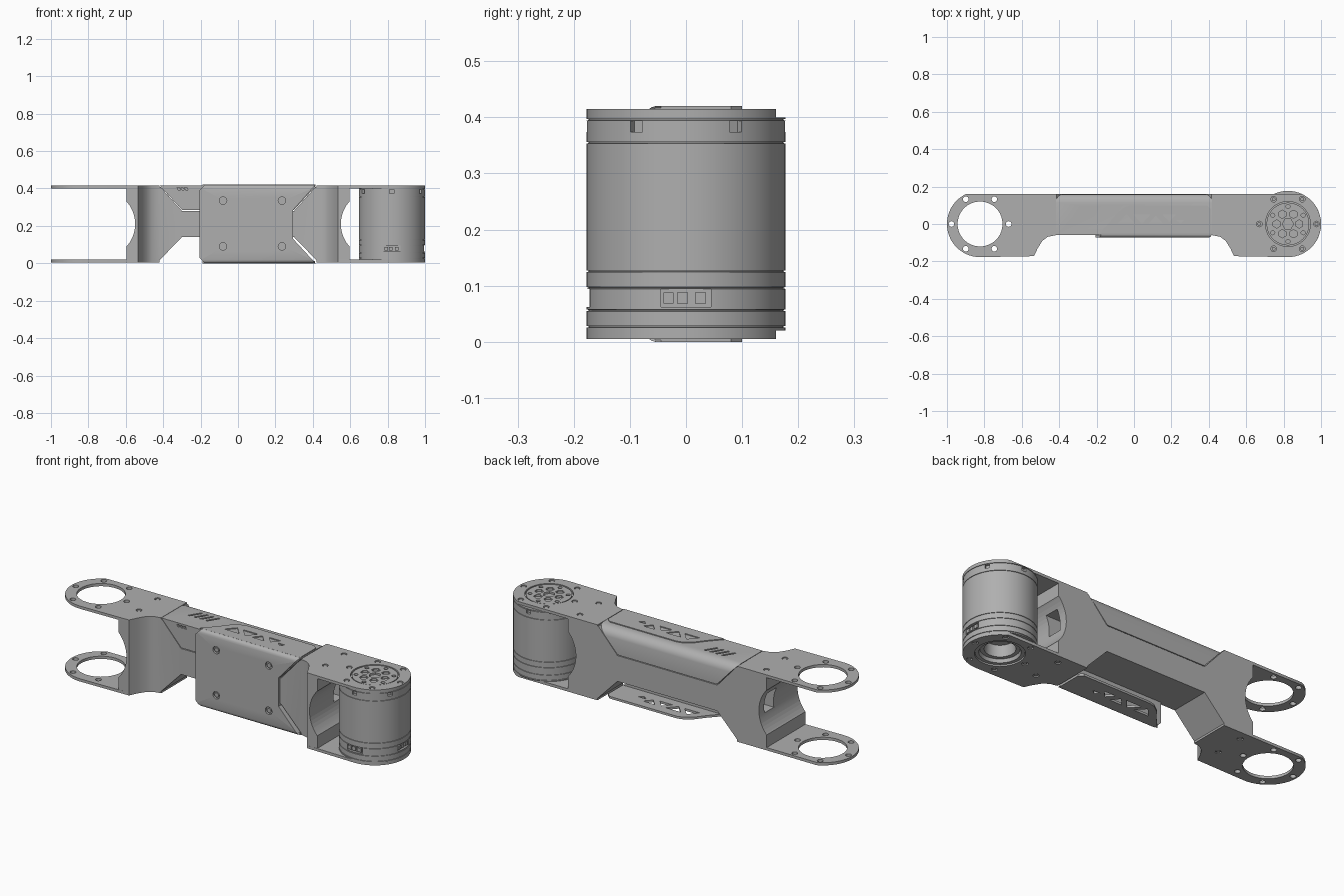
import bpy, bmesh
from math import sin, cos, pi, radians
from mathutils import Matrix, Vector

cube = bpy.data.objects.get("Cube")
if cube:
    bpy.data.objects.remove(cube, do_unlink=True)

grey = bpy.data.materials.new("satin grey")
grey.use_nodes = True
grey.diffuse_color = (0.43, 0.43, 0.43, 1)
grey.node_tree.nodes["Principled BSDF"].inputs["Base Color"].default_value = grey.diffuse_color

END = 0.823      # joint centre distance
RAD = 0.177      # joint outer radius


def finish(name, bm, smooth=True):
    bmesh.ops.recalc_face_normals(bm, faces=bm.faces)
    mesh = bpy.data.meshes.new(name)
    bm.to_mesh(mesh)
    bm.free()
    obj = bpy.data.objects.new(name, mesh)
    bpy.context.collection.objects.link(obj)
    mesh.materials.append(grey)
    if smooth:
        shade(obj)
    return obj


def activate(obj):
    bpy.ops.object.select_all(action='DESELECT')
    obj.select_set(True)
    bpy.context.view_layer.objects.active = obj


def shade(obj):
    activate(obj)
    bpy.ops.object.shade_smooth_by_angle(angle=radians(30))


def add_prism(bm, pts, lo, hi, axis='z'):
    """Extrude a flat outline along z, or an x-z outline along y."""
    place = (lambda a, b, c: (a, b, c)) if axis == 'z' else (lambda a, b, c: (a, c, b))
    low = [bm.verts.new(place(a, b, lo)) for a, b in pts]
    top = [bm.verts.new(place(a, b, hi)) for a, b in pts]
    bm.faces.new(low)
    bm.faces.new(top)
    n = len(pts)
    for i in range(n):
        j = (i + 1) % n
        bm.faces.new((low[i], low[j], top[j], top[i]))


def prism(name, pts, lo, hi, axis='z', bevel=None, width=0.02):
    bm = bmesh.new()
    add_prism(bm, pts, lo, hi, axis)
    bmesh.ops.recalc_face_normals(bm, faces=bm.faces)
    if bevel:
        edges = [e for e in bm.edges if all(bevel(v.co) for v in e.verts)]
        bmesh.ops.bevel(bm, geom=edges, offset=width, segments=4, profile=0.5, affect='EDGES')
    return finish(name, bm)


def circle(cx, cy, r, n=32, start=0.0):
    return [(cx + r * cos(start + 2 * pi * i / n), cy + r * sin(start + 2 * pi * i / n)) for i in range(n)]


def cut(obj, shapes):
    """Subtract prisms given as (outline, low, high, axis)."""
    for_bm = bmesh.new()
    for s in shapes:
        add_prism(for_bm, *s)
    cutter = finish("cutter", for_bm, False)
    mod = obj.modifiers.new("cut", 'BOOLEAN')
    mod.object = cutter
    mod.solver = 'EXACT'
    activate(obj)
    bpy.ops.object.modifier_apply(modifier=mod.name)
    bpy.data.objects.remove(cutter, do_unlink=True)
    shade(obj)


def box(x0, x1, y0, y1):
    return [(x0, y0), (x1, y0), (x1, y1), (x0, y1)]


def ring(cx, r, n=6, off=0.0):
    return [(cx + r * cos(off + 2 * pi * i / n), r * sin(off + 2 * pi * i / n)) for i in range(n)]


# Outline of the flared shoulder on the front edge, listed outward to inward
SHOULDER = [(0.535, -0.172), (0.515, -0.13), (0.49, -0.09), (0.46, -0.068), (0.42, -0.06)]

# End plates: rounded tabs, top and bottom, at both ends
for side, s in (("right", -1), ("left", 1)):
    arc = [(END + RAD * cos(radians(a)), RAD * sin(radians(a))) for a in range(-90, 66, 5)]
    outline = [(s * x, y) for x, y in arc + [(0.73, 0.16), (0.42, 0.16)] + SHOULDER[::-1]]
    holes = ring(s * END, 0.153) + [(s * 0.56, 0.11), (s * 0.56, -0.05)]
    for level, z in (("top", 0.4), ("bottom", 0.005)):
        plate = prism(f"{side}_{level}_plate", outline, z, z + 0.015)
        cuts = [(circle(s * END, 0, 0.12, 64), z - 0.1, z + 0.1)]
        cuts += [(circle(x, y, 0.015, 16), z - 0.1, z + 0.1) for x, y in holes]
        cut(plate, cuts)
        # Screws, recessed in their holes
        for x, y in (holes if s > 0 else holes[6:]):
            prism(f"{side}_{level}_screw", circle(x, y, 0.01, 12), z + 0.002, z + 0.012)

# Arm body: solid link, narrowed in height along the middle
half = [(0.597, 0.16), (0.597, -0.172)] + SHOULDER
body = prism("arm_body", half + [(-x, y) for x, y in half[::-1]], 0.012, 0.408)


def trapezoid(z_out, z_in, out=0.42, inner=0.3):
    return [(-out, z_out), (out, z_out), (inner, z_in), (-inner, z_in)]


cut(body, [(trapezoid(0.0, 0.14, 0.435), -0.3, 0.3, 'y'),
           (trapezoid(0.42, 0.28, 0.425), -0.3, 0.3, 'y')])
cut(body, [(circle(s * 0.731, 0.21, 0.181, 64), -0.3, 0.3, 'y') for s in (-1, 1)])
cut(body, [(box(s * 0.57 - 0.09, s * 0.57 + 0.09, 0.035, 0.115), 0.18, 0.29) for s in (-1, 1)])

# Top cover: fills the upper recess, rounded along the back
top_cover = prism("top_cover", trapezoid(0.415, 0.284, 0.418, 0.298), -0.06, 0.16, 'y',
                  lambda v: v.y > 0.15 and v.z > 0.4, 0.045)
cut(top_cover, [([(x, 0.04), (x + 0.012, 0.04), (x + 0.05, 0.1), (x + 0.038, 0.1)], 0.409, 0.43)
                for x in (-0.33, -0.295, -0.26, -0.225)])
cut(top_cover, [([(x, 0.393), (x + 0.012, 0.393), (x + 0.006, 0.406), (x - 0.006, 0.406)], -0.07, -0.05, 'y')
                for x in (-0.32, -0.3, -0.28)])

# Front guard: notched panel with screws and a flange above and below
panel = [(-0.205, 0.03), (-0.175, 0.0), (0.415, 0.0), (0.295, 0.13), (0.295, 0.285),
         (0.415, 0.42), (-0.175, 0.42), (-0.205, 0.39)]
guard = prism("front_guard", panel, -0.073, -0.045, 'y',
              lambda v: v.y < -0.07 and (v.z < 0.001 or v.z > 0.419), 0.02)
spots = [(x, z) for x in (-0.08, 0.235) for z in (0.09, 0.335)]
cut(guard, [(circle(x, z, 0.02, 20), -0.09, -0.062, 'y') for x, z in spots])
for x, z in spots:
    prism("guard_screw", circle(x, z, 0.012, 12), -0.07, -0.06, 'y')

flange = [(-0.19, -0.055), (0.412, -0.055), (0.412, 0.08), (0.39, 0.1), (-0.015, 0.1),
          (-0.05, 0.09), (-0.09, 0.06), (-0.13, 0.01)]
# Row of shrinking triangular windows, alternately flipped
windows = []
x = -0.085
for i, w in enumerate((0.09, 0.09, 0.075, 0.07, 0.045)):
    lo, hi = (0.003, 0.003 + w * 0.55) if i % 2 == 0 and i < 4 else (0.05, 0.05 - w * 0.55)
    if i == 4:
        lo, hi = 0.022, 0.002
    windows.append([(x, lo), (x + w, lo), (x + w / 2, hi)])
    x += w * 0.5 + 0.037
for level, z0, z1 in (("top", 0.408, 0.42), ("bottom", 0.0, 0.012)):
    part = prism(f"guard_{level}_flange", flange, z0, z1)
    cut(part, [(t, z0 - 0.02, z1 + 0.02) for t in windows])

# Joint motor: turned housing with thin grooves and a hollow underside
profile = [(0.0, 0.09), (0.07, 0.09), (0.075, 0.03), (0.095, 0.03), (0.1, 0.012), (0.118, 0.012),
           (0.118, 0.02), (RAD, 0.02)]
for z in (0.027, 0.056, 0.096, 0.126, 0.355, 0.396):
    profile += [(RAD, z - 0.0015), (RAD - 0.003, z - 0.001), (RAD - 0.003, z + 0.001), (RAD, z + 0.0015)]
profile += [(RAD, 0.4), (0.0, 0.4)]
bm = bmesh.new()
verts = [bm.verts.new((r, 0, z)) for r, z in profile]
edges = [bm.edges.new(pair) for pair in zip(verts, verts[1:])]
bmesh.ops.spin(bm, geom=verts + edges, axis=(0, 0, 1), cent=(0, 0, 0), angle=2 * pi, steps=96)
bmesh.ops.remove_doubles(bm, verts=bm.verts, dist=0.0002)
bmesh.ops.translate(bm, verts=bm.verts, vec=(END, 0, 0))
motor = finish("joint_motor", bm)


def turned_box(angle, y0, y1):
    rot = Matrix.Rotation(angle, 2)
    return [tuple(rot @ Vector(p) + Vector((END, 0))) for p in box(0.163, 0.2, y0, y1)]


cut(motor, [(turned_box(radians(a), -0.012, 0.012), 0.374, 0.394) for a in range(30, 390, 60)]
    + [(turned_box(a, -0.045, 0.045), 0.062, 0.094) for a in (0, -pi / 2)])

# Cable sockets set into the housing recesses
for a in (0, -pi / 2):
    for y0, y1 in ((-0.04, -0.022), (-0.016, 0.004), (0.016, 0.036)):
        prism("cable_socket", turned_box(a, y0, y1)[:1] + [
            tuple(Matrix.Rotation(a, 2) @ Vector(p) + Vector((END, 0)))
            for p in ((0.172, y0), (0.172, y1), (0.163, y1))], 0.068, 0.088)

# Output hub inside the top plate opening
hub = prism("output_hub", circle(END, 0, 0.114, 64), 0.395, 0.413)
cut(hub, [(circle(END, 0, 0.03, 6), 0.403, 0.43)]
    + [(circle(x, y, 0.022, 6, pi / 6), 0.403, 0.43) for x, y in ring(END, 0.06)]
    + [(circle(x, y, 0.011, 12), 0.403, 0.43) for x, y in ring(END, 0.094, 6, pi / 6)])
